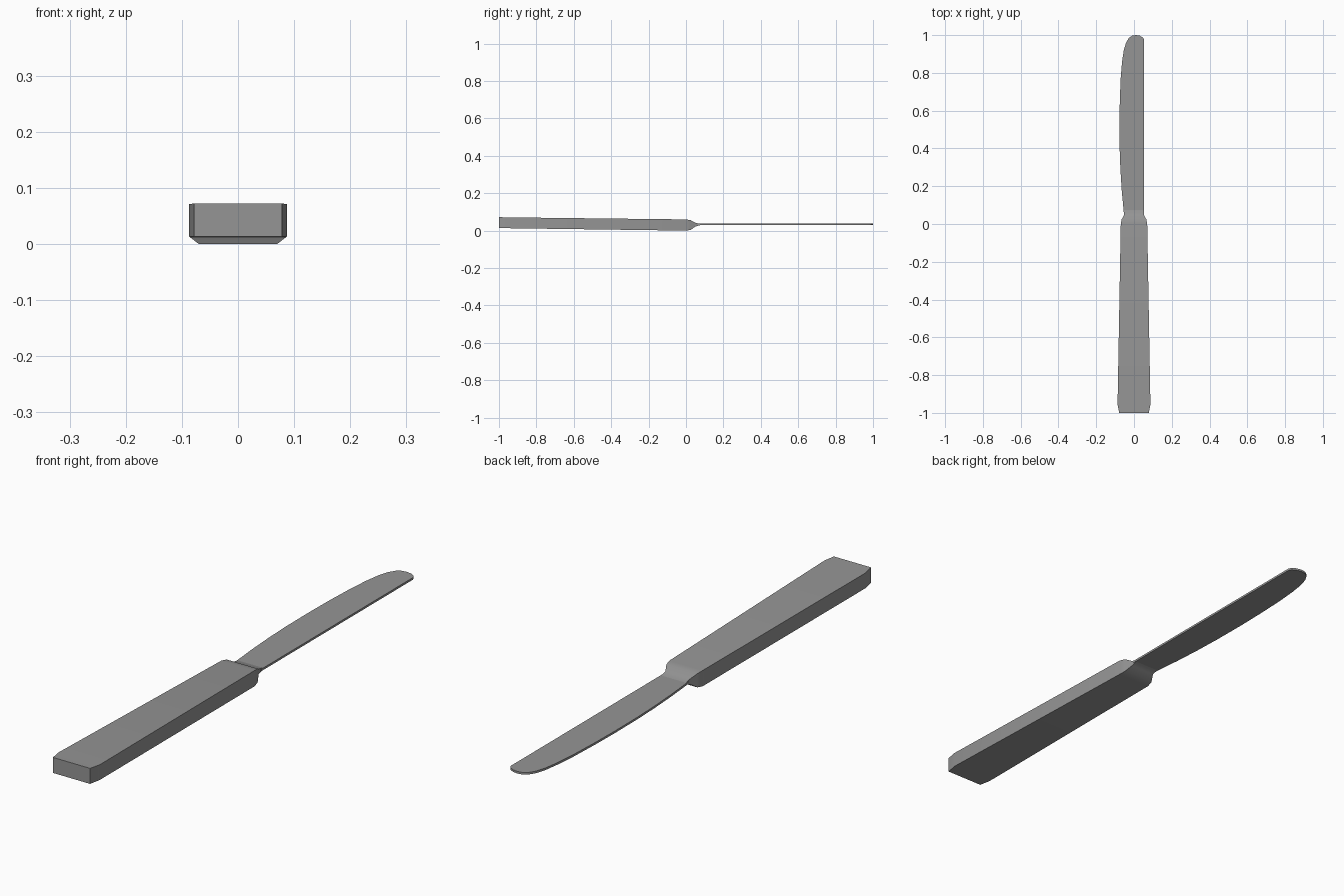
import bpy, bmesh

cube = bpy.data.objects.get("Cube")
if cube:
    bpy.data.objects.remove(cube, do_unlink=True)

steel = bpy.data.materials.new("brushed grey steel")
steel.use_nodes = True
grey = (0.3, 0.3, 0.3, 1)
steel.diffuse_color = grey
steel.node_tree.nodes["Principled BSDF"].inputs["Base Color"].default_value = grey


def add_part(name, bm):
    bmesh.ops.recalc_face_normals(bm, faces=bm.faces)
    mesh = bpy.data.meshes.new(name)
    bm.to_mesh(mesh)
    bm.free()
    mesh.materials.append(steel)
    part = bpy.data.objects.new(name, mesh)
    bpy.context.collection.objects.link(part)
    bpy.ops.object.select_all(action="DESELECT")
    part.select_set(True)
    bpy.context.view_layer.objects.active = part
    bpy.ops.object.shade_smooth_by_angle(angle=0.5)
    return part


# Handle: rectangular sections lofted along y, ending in the bolster taper
# Each section: y, half width, bottom, top
sections = [
    (-1.0, 0.078, 0.013, 0.072),
    (-0.955, 0.087, 0.013, 0.071),
    (0.0, 0.07, 0.0, 0.06),
    (0.025, 0.065, 0.004, 0.056),
    (0.05, 0.052, 0.022, 0.042),
    (0.075, 0.052, 0.029, 0.037),
]
bm = bmesh.new()
rings = [[bm.verts.new((x, y, z)) for x, z in ((-w, lo), (w, lo), (w, hi), (-w, hi))]
         for y, w, lo, hi in sections]
for a, b in zip(rings, rings[1:]):
    for i in range(4):
        j = (i + 1) % 4
        bm.faces.new((a[i], a[j], b[j], b[i]))
bm.faces.new(rings[0])
bm.faces.new(rings[-1])
add_part("handle", bm)

# Blade: flat outline with a straight back and a curved cutting edge
outline = [
    (0.054, 0.06), (0.054, 0.975), (0.047, 0.988), (0.03, 0.997), (0.01, 1.0),
    (-0.01, 0.997), (-0.027, 0.985), (-0.042, 0.96), (-0.054, 0.92),
    (-0.063, 0.86), (-0.07, 0.78), (-0.075, 0.66), (-0.077, 0.54),
    (-0.076, 0.4), (-0.072, 0.29), (-0.065, 0.18), (-0.054, 0.06),
]
bm = bmesh.new()
base = bm.faces.new([bm.verts.new((x, y, 0.029)) for x, y in outline])
extruded = bmesh.ops.extrude_face_region(bm, geom=[base])
top_verts = [v for v in extruded["geom"] if isinstance(v, bmesh.types.BMVert)]
bmesh.ops.translate(bm, verts=top_verts, vec=(0, 0, 0.008))
add_part("blade", bm)
